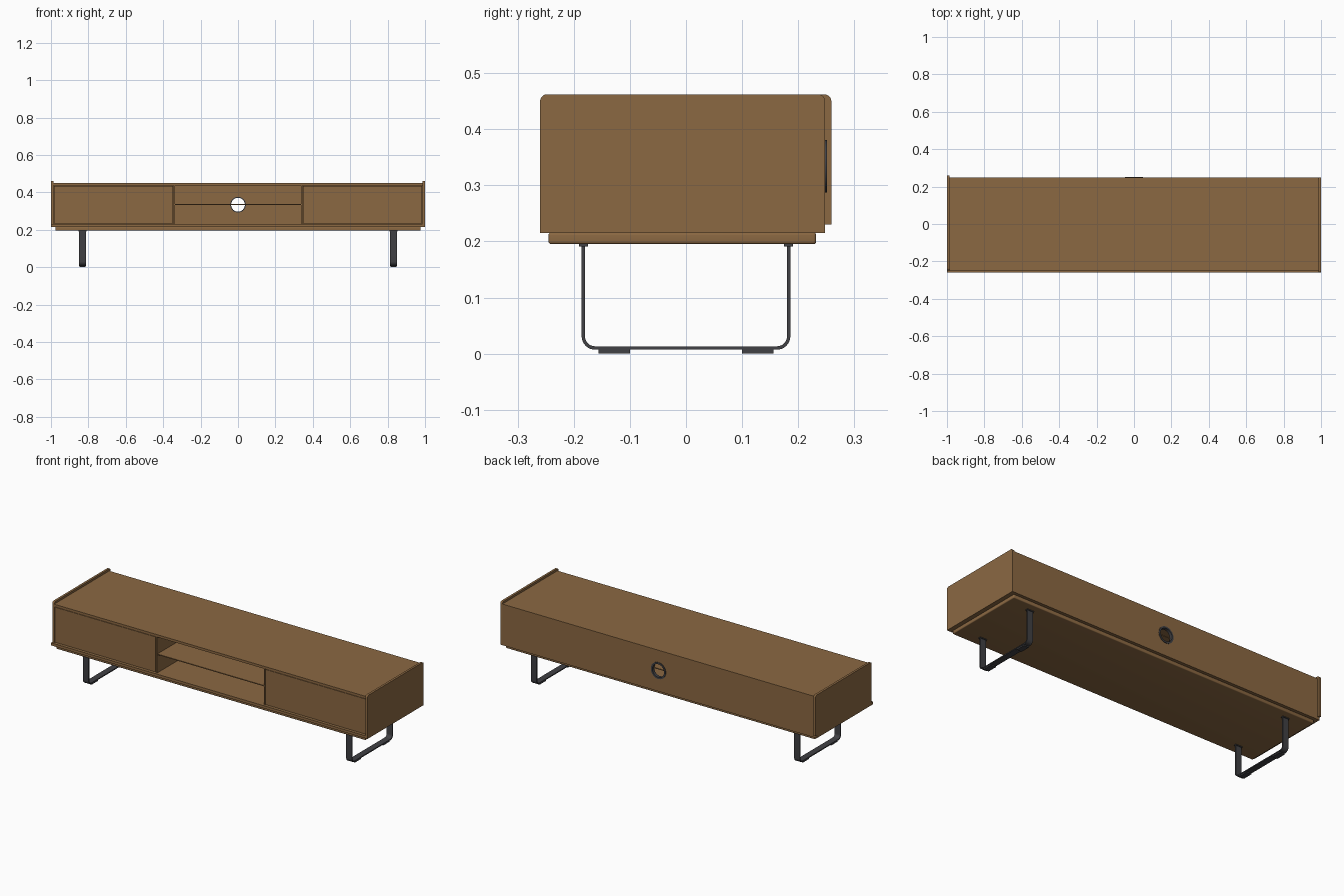
import bpy, bmesh, math

if "Cube" in bpy.data.objects:
    bpy.data.objects.remove(bpy.data.objects["Cube"])


def material(name, rgb):
    m = bpy.data.materials.new(name)
    m.diffuse_color = (*rgb, 1)
    m.use_nodes = True
    m.node_tree.nodes["Principled BSDF"].inputs["Base Color"].default_value = m.diffuse_color
    return m


WOOD = material("brown wood", (0.26, 0.14, 0.055))
METAL = material("dark metal", (0.052, 0.052, 0.058))


def finish(name, bm, mat):
    bmesh.ops.recalc_face_normals(bm, faces=bm.faces)
    me = bpy.data.meshes.new(name)
    bm.to_mesh(me)
    bm.free()
    me.materials.append(mat)
    ob = bpy.data.objects.new(name, me)
    bpy.context.collection.objects.link(ob)
    bpy.context.view_layer.objects.active = ob
    ob.select_set(True)
    bpy.ops.object.shade_smooth_by_angle(angle=math.radians(35))
    ob.select_set(False)
    return ob


def box(name, x, y, z, mat=WOOD, bevel=0.0, pick=None):
    """Box from (min, max) ranges; bevels the edges chosen by pick."""
    bm = bmesh.new()
    bmesh.ops.create_cube(bm, size=1)
    for v in bm.verts:
        v.co = [r[0] + (c + 0.5) * (r[1] - r[0]) for c, r in zip(v.co, (x, y, z))]
    if bevel:
        edges = [e for e in bm.edges if pick is None or pick(e)]
        bmesh.ops.bevel(bm, geom=edges, offset=bevel, segments=5, profile=0.5, affect='EDGES')
    return finish(name, bm, mat)


def sweep_x(name, outline, x0, x1, mat):
    """Extrude a closed (y, z) outline along x."""
    bm = bmesh.new()
    face = bm.faces.new([bm.verts.new((x0, y, z)) for y, z in outline])
    out = bmesh.ops.extrude_face_region(bm, geom=[face])
    for g in out["geom"]:
        if isinstance(g, bmesh.types.BMVert):
            g.co.x = x1
    return finish(name, bm, mat)


# carcass: plinth, bottom and top boards
box("plinth", (-0.977, 0.977), (-0.245, 0.232), (0.195, 0.216), bevel=0.005)
box("bottom_board", (-1, 1), (-0.26, 0.248), (0.215, 0.23))
box("top_board", (-0.987, 0.987), (-0.25, 0.248), (0.436, 0.45))


# side panels with rounded upper corners; the left one sits slightly further back
def upper_corner(e):
    a, b = e.verts
    return abs(a.co.x - b.co.x) > 1e-4 and a.co.z > 0.4 and b.co.z > 0.4


box("right_side", (0.987, 1), (-0.26, 0.248), (0.23, 0.462), bevel=0.012, pick=upper_corner)
box("left_side", (-1, -0.987), (-0.248, 0.259), (0.23, 0.462), bevel=0.012, pick=upper_corner)

# doors and dividers on both sides of the open middle bay
for side, s in (("left", -1), ("right", 1)):
    box(side + "_door", sorted((s * 0.347, s * 0.984)), (-0.248, -0.234), (0.233, 0.433))
    box(side + "_divider", sorted((s * 0.337, s * 0.345)), (-0.248, 0.235), (0.23, 0.436))

box("shelf", (-0.337, 0.337), (-0.246, 0.235), (0.333, 0.338))

# back panel with a round cable hole
back = box("back_panel", (-0.987, 0.987), (0.235, 0.248), (0.23, 0.436))
bpy.ops.mesh.primitive_cylinder_add(vertices=48, radius=0.042, depth=0.1,
                                    location=(0, 0.24, 0.334), rotation=(math.pi / 2, 0, 0))
cutter = bpy.context.object
cutter.name = "hole_cutter"
cutter.hide_render = True
mod = back.modifiers.new("cable hole", 'BOOLEAN')
mod.operation = 'DIFFERENCE'
mod.object = cutter
mod.solver = 'EXACT'
bpy.context.view_layer.objects.active = back
bpy.ops.object.modifier_apply(modifier=mod.name)
bpy.data.objects.remove(cutter)

# cable grommet: flanged ring profile spun around the hole axis
bm = bmesh.new()
N = 48
profile = [(0.037, 0.234), (0.037, 0.251), (0.047, 0.251), (0.047, 0.2475), (0.042, 0.2475), (0.042, 0.234)]
rings = [[bm.verts.new((r * math.cos(2 * math.pi * i / N), y, 0.334 + r * math.sin(2 * math.pi * i / N)))
          for r, y in profile] for i in range(N)]
for i in range(N):
    a, b = rings[i], rings[(i + 1) % N]
    for j in range(len(profile)):
        k = (j + 1) % len(profile)
        bm.faces.new((a[j], a[k], b[k], b[j]))
finish("cable_grommet", bm, METAL)


# U-shaped flat-bar legs
def u_path(half, bottom, radius, steps=8):
    pts = [(-half, 0.193)]
    for s, start in ((-1, math.pi), (1, 1.5 * math.pi)):
        for i in range(steps + 1):
            a = start + i * math.pi / 2 / steps
            pts.append((s * (half - radius) + radius * math.cos(a), bottom + radius + radius * math.sin(a)))
    return pts + [(half, 0.193)]


outline = u_path(0.186, 0.007, 0.024) + u_path(0.180, 0.013, 0.018)[::-1]
for side, cx in (("left", -0.832), ("right", 0.832)):
    sweep_x(side + "_leg", outline, cx - 0.018, cx + 0.018, METAL)
    for end, s in (("front", -1), ("back", 1)):
        box(f"{side}_{end}_foot_pad", (cx - 0.016, cx + 0.016), sorted((s * 0.1, s * 0.156)),
            (0, 0.0075), METAL)
        box(f"{side}_{end}_mount", (cx - 0.022, cx + 0.022), sorted((s * 0.175, s * 0.191)),
            (0.191, 0.1955), METAL)
